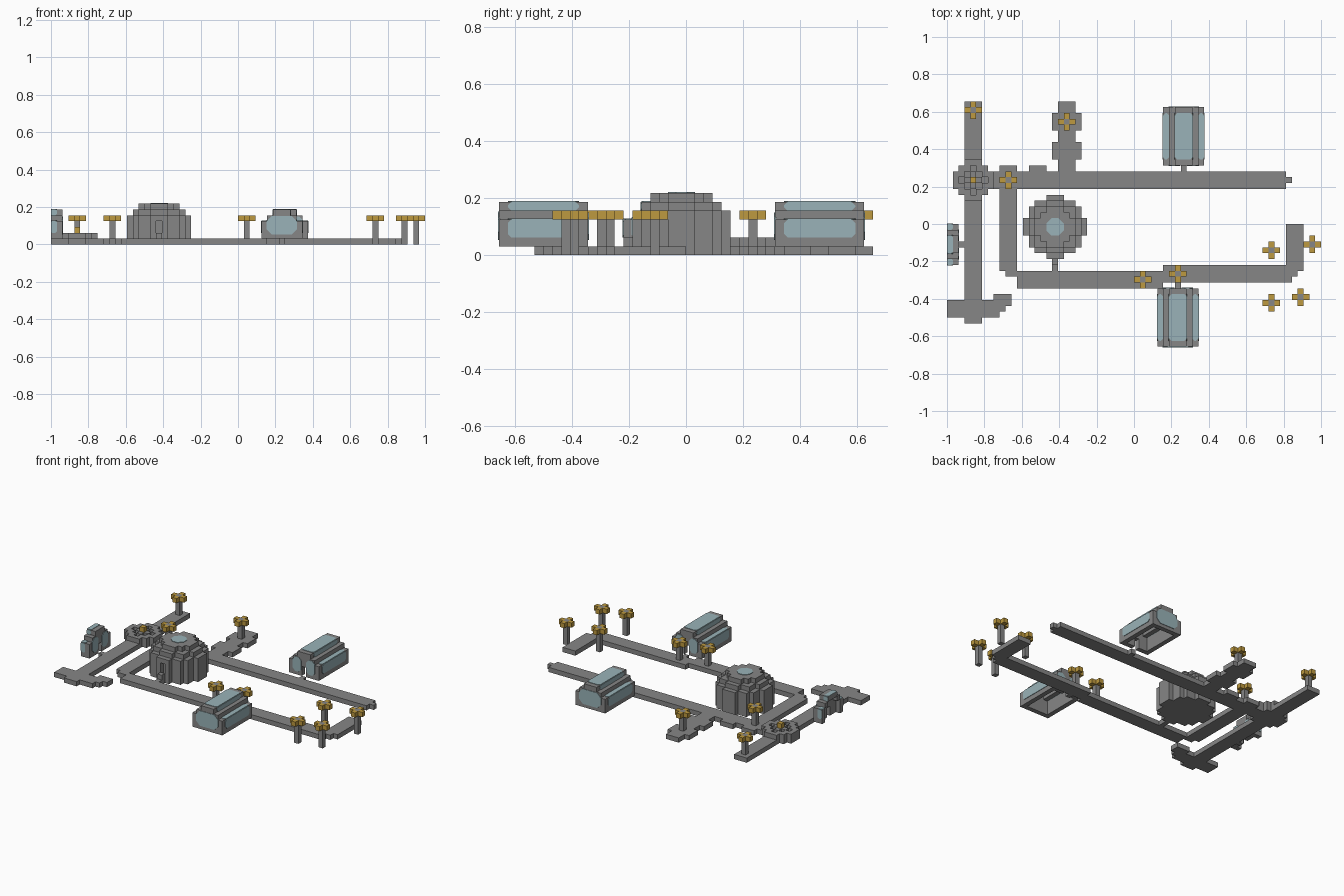
import bpy
import bmesh
from math import pi
from mathutils import Matrix, Vector

cube = bpy.data.objects.get("Cube")
if cube:
    bpy.data.objects.remove(cube, do_unlink=True)

# All parts are laid out on a block grid, then scaled to size
CELL = 1 / 32
GRID = Matrix.Scale(CELL, 4) @ Matrix.Translation((-32, -21, 0))


def material(name, rgb):
    m = bpy.data.materials.new(name)
    m.use_nodes = True
    m.diffuse_color = (*rgb, 1)
    m.node_tree.nodes["Principled BSDF"].inputs["Base Color"].default_value = (*rgb, 1)
    return m


STONE = material("grey stone", (0.24, 0.24, 0.24))
GOLD = material("lamp gold", (0.51, 0.32, 0.05))
GLASS = material("pale blue glass", (0.32, 0.45, 0.48))


def box(bm, x0, x1, y0, y1, z0, z1):
    size = Matrix.Diagonal((x1 - x0, y1 - y0, z1 - z0, 1))
    mid = Matrix.Translation(((x0 + x1) / 2, (y0 + y1) / 2, (z0 + z1) / 2))
    bmesh.ops.create_cube(bm, size=1, matrix=mid @ size)


def panel(bm, axis, at, u0, u1, v0, v1, c):
    """Thin plate with cut corners, facing along one axis."""
    outline = [(u0 + c, v0), (u1 - c, v0), (u1, v0 + c), (u1, v1 - c),
               (u1 - c, v1), (u0 + c, v1), (u0, v1 - c), (u0, v0 + c)]
    loops = []
    for side in (-0.1, 0.1):
        loop = []
        for p in outline:
            co = list(p)
            co.insert(axis, at + side)
            loop.append(bm.verts.new(co))
        bm.faces.new(loop)
        loops.append(loop)
    low, high = loops
    for k in range(8):
        n = (k + 1) % 8
        bm.faces.new((low[k], low[n], high[n], high[k]))


def disc(bm, cx, cy, reach, limit, z0, z1, skip=None):
    """Blocky round slab, one bar for each row of cells."""
    for dy in range(-reach, reach + 1):
        half = max(d for d in range(reach + 1) if d * d + dy * dy <= limit)
        y = cy + dy
        if dy == skip:
            box(bm, cx - half, cx, y, y + 1, z0, z1)
            box(bm, cx + 1, cx + half + 1, y, y + 1, z0, z1)
        else:
            box(bm, cx - half, cx + half + 1, y, y + 1, z0, z1)


def finish(name, bm, mat, place=Matrix.Identity(4)):
    bmesh.ops.recalc_face_normals(bm, faces=bm.faces)
    bm.transform(GRID @ place)
    mesh = bpy.data.meshes.new(name)
    bm.to_mesh(mesh)
    bm.free()
    mesh.materials.append(mat)
    obj = bpy.data.objects.new(name, mesh)
    bpy.context.collection.objects.link(obj)
    return obj


# Paths, one cell high: x range, y range
paths = {
    "left_path": [(3, 6, 4, 42)],
    "left_plaza": [(0, 9, 5, 8), (8, 11, 7, 9), (9, 10, 6, 7)],
    "back_path": [(6, 58, 27, 30), (58, 59, 28, 29), (14, 17, 30, 31)],
    "back_branch": [(19, 22, 30, 42), (18, 23, 37, 40), (18, 23, 32, 35)],
    "link_path": [(9, 12, 13, 31), (10, 12, 12, 13)],
    "front_path": [(12, 37, 10, 13), (37, 59, 11, 14)],
    "end_path": [(58, 61, 13, 21), (58, 60, 12, 13)],
    "door_paths": [(40, 41, 30, 31), (39, 40, 10, 11), (2, 3, 17, 18), (18, 19, 13, 15)],
}
for name, areas in paths.items():
    bm = bmesh.new()
    for area in areas:
        box(bm, *area, 0, 1)
    finish(name, bm, STONE)

# Domed hall with a doorway, a step and a roof light
bm = bmesh.new()
disc(bm, 18, 20, 5, 27, 0, 1)
disc(bm, 18, 20, 5, 27, 1, 4, skip=-5)
disc(bm, 18, 20, 5, 27, 4, 5)
disc(bm, 18, 20, 4, 18, 5, 6)
disc(bm, 18, 20, 3, 10, 6, 7)
finish("domed_hall", bm, STONE)
bm = bmesh.new()
box(bm, 18, 19, 14, 15, 0, 2)
finish("hall_step", bm, STONE)
bm = bmesh.new()
panel(bm, 2, 7, 17, 20, 19, 22, 0.9)
finish("hall_roof_light", bm, GLASS)

# Round fountain with a raised rim and gold spout
bm = bmesh.new()
disc(bm, 4, 28, 3, 10, 0, 1)
for dx in range(-3, 4):
    for dy in range(-3, 4):
        d = dx * dx + dy * dy
        if d <= 1 or 5 <= d <= 10:
            box(bm, 4 + dx, 5 + dx, 28 + dy, 29 + dy, 1, 2)
finish("fountain", bm, STONE)
bm = bmesh.new()
box(bm, 4, 5, 28, 29, 2, 3)
finish("fountain_spout", bm, GOLD)


# Greenhouse: stepped hollow shell along y, with the doorway at y = 0
def greenhouse(name, place, length, closed=True):
    frame, glass = bmesh.new(), bmesh.new()
    for s in (-1, 1):
        def span(a, b):
            return sorted((s * a, s * b))
        box(frame, *span(2.5, 3.5), 0, length, 1, 4)
        box(frame, *span(1.5, 2.5), 0, length, 4, 5)
        box(frame, *span(0.5, 2.5), 0, 1, 1, 4)
        end = length - 1 if closed else length
        cut = 0.4 if closed else 0.2
        panel(glass, 0, s * 3.5, 1, end, 2, 4, cut)
        panel(glass, 2, 4, *span(2.5, 3.5), 1, end, cut)
        panel(glass, 0, s * 1.5, 1, end, 5, 6, cut)
        panel(glass, 1, 0, *span(0.6, 2.6), 1.7, 4.8, 0.6)
    box(frame, -1.5, 1.5, 0, length, 5, 6)
    box(frame, -0.5, 0.5, 0, 1, 3, 4)
    box(frame, -1.5, 1.5, 0, 1, 4, 5)
    panel(glass, 2, 6, -1.5, 1.5, 1, end, cut)
    if closed:
        box(frame, -2.5, 2.5, length - 1, length, 1, 4)
        box(frame, -1.5, 1.5, length - 1, length, 4, 5)
        panel(glass, 1, length, -2.6, 2.6, 1.7, 4.9, 0.9)
    finish(name + "_frame", frame, STONE, place)
    finish(name + "_glass", glass, GLASS, place)


def placed(x, y, turn):
    return Matrix.Translation((x, y, 0)) @ Matrix.Rotation(turn, 4, "Z")


greenhouse("back_greenhouse", placed(40.5, 31, 0), 10)
greenhouse("front_greenhouse", placed(39.5, 10, pi), 10)
greenhouse("side_greenhouse", placed(2, 17.5, pi / 2), 2, closed=False)

# Lamps: stone post with four gold blocks around the top
lamps = [(4, 40), (10, 28), (20, 38), (33, 11), (39, 12),
         (55, 16), (62, 17), (55, 7), (60, 8)]
for n, (x, y) in enumerate(lamps, 1):
    bm = bmesh.new()
    box(bm, x, x + 1, y, y + 1, 0, 5)
    finish(f"lamp_post_{n}", bm, STONE)
    bm = bmesh.new()
    for dx, dy in ((1, 0), (-1, 0), (0, 1), (0, -1)):
        box(bm, x + dx, x + dx + 1, y + dy, y + dy + 1, 4, 5)
    finish(f"lamp_head_{n}", bm, GOLD)
